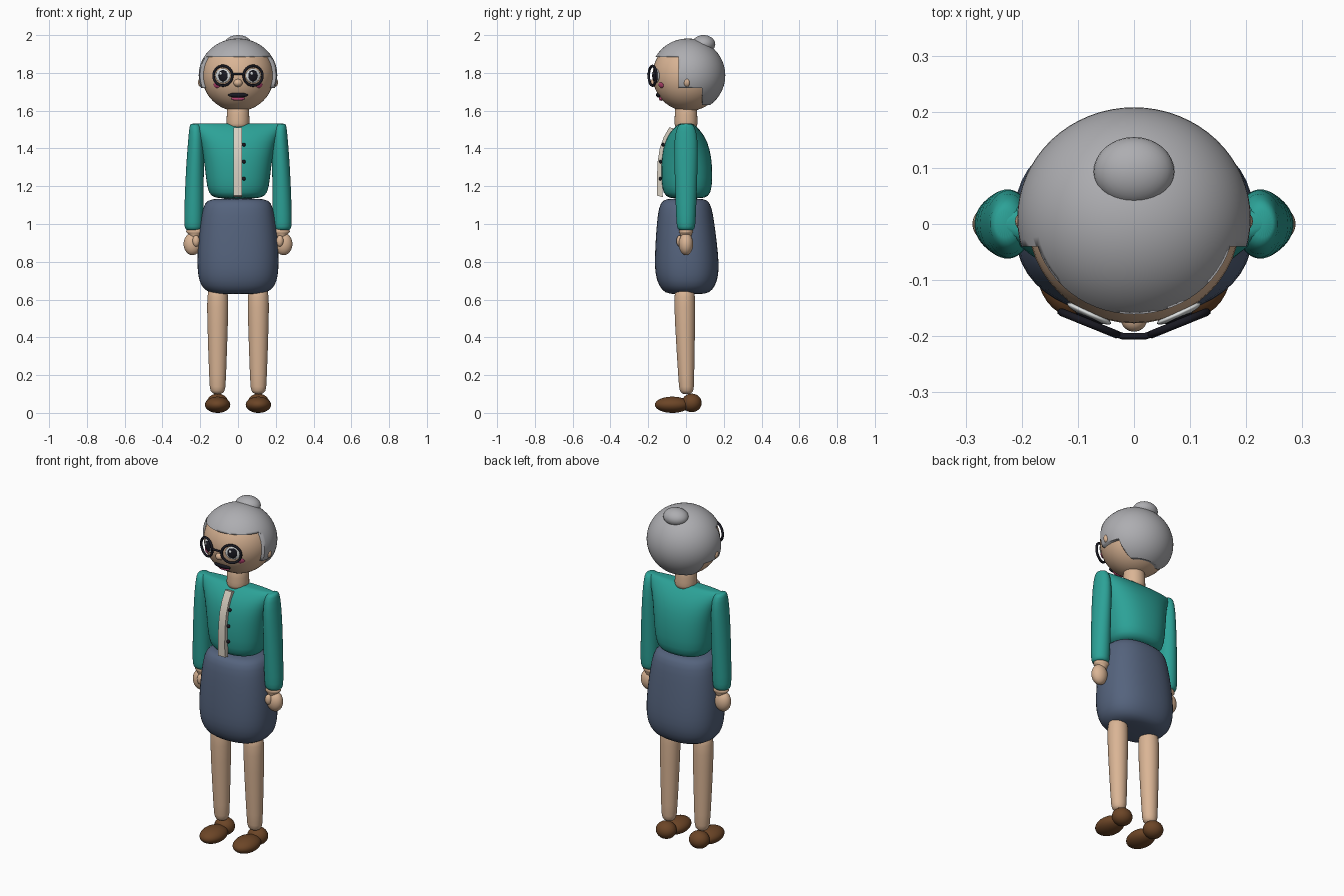
import bpy, bmesh, math
from mathutils import Vector, Matrix

if "Cube" in bpy.data.objects:
    bpy.data.objects.remove(bpy.data.objects["Cube"])


def material(name, rgb):
    m = bpy.data.materials.new(name)
    m.diffuse_color = (*rgb, 1)
    m.use_nodes = True
    m.node_tree.nodes["Principled BSDF"].inputs["Base Color"].default_value = m.diffuse_color
    return m


SKIN = material("skin", (0.70, 0.46, 0.30))
HAIR = material("grey hair", (0.42, 0.42, 0.44))
TEAL = material("teal cardigan", (0.025, 0.36, 0.31))
BLUE = material("slate blue skirt", (0.09, 0.125, 0.205))
BROWN = material("brown leather", (0.15, 0.06, 0.02))
DARK = material("near black", (0.010, 0.010, 0.016))
CREAM = material("cream trim", (0.68, 0.62, 0.53))
WHITE = material("eye white", (0.70, 0.72, 0.72))
PINK = material("pink", (0.50, 0.06, 0.17))


def finish(name, bm, mat, angle=60):
    bmesh.ops.recalc_face_normals(bm, faces=bm.faces)
    me = bpy.data.meshes.new(name)
    bm.to_mesh(me)
    bm.free()
    ob = bpy.data.objects.new(name, me)
    bpy.context.collection.objects.link(ob)
    me.materials.append(mat)
    bpy.ops.object.select_all(action='DESELECT')
    ob.select_set(True)
    bpy.context.view_layer.objects.active = ob
    bpy.ops.object.shade_smooth_by_angle(angle=math.radians(angle))
    return ob


def ball(name, loc, radii, mat, rot=None, seg=32):
    bm = bmesh.new()
    m = Matrix.Translation(loc) @ (rot or Matrix()) @ Matrix.Diagonal((*radii, 1))
    bmesh.ops.create_uvsphere(bm, u_segments=seg, v_segments=seg // 2, radius=1, matrix=m)
    return finish(name, bm, mat)


def loft(name, rings, mat, power=2.0, side=1, n=24):
    """Stack of rounded rings: (z, half width, half depth, centre x, centre y)."""
    bm = bmesh.new()
    loops = []
    for z, rx, ry, cx, cy in rings:
        loop = []
        for i in range(n):
            a = 2 * math.pi * i / n
            c, s = math.cos(a), math.sin(a)
            x = math.copysign(abs(c) ** (2 / power), c) * rx
            y = math.copysign(abs(s) ** (2 / power), s) * ry
            loop.append(bm.verts.new((side * (cx + x), cy + y, z)))
        loops.append(loop)
    for a, b in zip(loops, loops[1:]):
        for i in range(n):
            j = (i + 1) % n
            bm.faces.new((a[i], a[j], b[j], b[i]))
    bm.faces.new(loops[0])
    bm.faces.new(loops[-1])
    ob = finish(name, bm, mat, 180)
    ob.modifiers.new("smooth", 'SUBSURF').levels = 1
    ob.modifiers["smooth"].render_levels = 1
    return ob


def tube(name, points, radius, mat, cyclic=False):
    cu = bpy.data.curves.new(name, 'CURVE')
    cu.dimensions = '3D'
    cu.bevel_depth = radius
    cu.bevel_resolution = 2
    sp = cu.splines.new('POLY')
    sp.points.add(len(points) - 1)
    for p, co in zip(sp.points, points):
        p.co = (*co, 1)
    sp.use_cyclic_u = cyclic
    cu.use_fill_caps = True
    cu.materials.append(mat)
    ob = bpy.data.objects.new(name, cu)
    bpy.context.collection.objects.link(ob)
    return ob


# head
HC, HR = Vector((0, 0.01, 1.787)), Vector((0.19, 0.187, 0.19))
ball("head", HC, HR, SKIN, seg=48)


def on_face(name, x, z, rx, rz, mat, thick=0.006, lift=0.0):
    """Thin oval lying on the front of the head."""
    dx, dz = x / HR.x, (z - HC.z) / HR.z
    y = HC.y - HR.y * math.sqrt(1 - dx * dx - dz * dz)
    nrm = Vector((dx / HR.x, (y - HC.y) / HR.y ** 2, dz / HR.z)).normalized()
    right = Vector((0, 0, 1)).cross(-nrm).normalized() * -1
    rot = Matrix((right, -nrm, right.cross(-nrm))).transposed().to_4x4()
    return ball(name, Vector((x, y, z)) + nrm * lift, (rx, thick, rz), mat, rot, 24)


# hair cap with face opening, ear level and nape cut away
hair = ball("hair", (0, 0.01, 1.787), (0.208, 0.198, 0.195), HAIR, seg=64)
for y_limit, z_top in ((-0.04, 1.885), (0.085, 1.72), (0.5, 1.63)):
    bm = bmesh.new()
    bmesh.ops.create_cube(bm, size=1, matrix=Matrix.Translation((0, y_limit - 0.5, z_top - 0.5)))
    cutter = finish("hair_cutter", bm, HAIR, 10)
    cutter.hide_render = True
    mod = hair.modifiers.new("cut", 'BOOLEAN')
    mod.operation, mod.object, mod.solver = 'DIFFERENCE', cutter, 'EXACT'
    bpy.context.view_layer.objects.active = hair
    bpy.ops.object.modifier_apply(modifier="cut")
    bpy.data.objects.remove(cutter)
ball("hair_bun", (0, 0.093, 1.952), (0.072, 0.062, 0.048), HAIR)

# facial features
ball("nose", (0, -0.168, 1.747), (0.024, 0.024, 0.021), SKIN, seg=20)
on_face("upper_mouth", 0, 1.682, 0.053, 0.014, DARK, 0.012)
on_face("lower_lip", 0, 1.664, 0.036, 0.012, PINK, 0.011)
for s, tag in ((-1, "left"), (1, "right")):
    ball("ear_" + tag, (s * 0.196, 0.005, 1.75), (0.016, 0.017, 0.024), SKIN, seg=16)
    on_face("cheek_" + tag, s * 0.112, 1.735, 0.021, 0.015, PINK)
    on_face("eye_white_" + tag, s * 0.08, 1.785, 0.043, 0.038, WHITE, 0.009)
    on_face("iris_" + tag, s * 0.077, 1.785, 0.028, 0.030, DARK, 0.008, 0.005)
    on_face("glint_" + tag, s * 0.077 - 0.009, 1.796, 0.008, 0.008, WHITE, 0.004, 0.013)
    # spectacle rim, swept back at the outside
    rim = []
    for i in range(32):
        a = 2 * math.pi * i / 32
        u = 0.053 * math.cos(a)
        rim.append((s * (0.08 + u * 0.94), -0.177 + u * 0.38, 1.785 + 0.052 * math.sin(a)))
    tube("spectacle_rim_" + tag, rim, 0.007, DARK, True)
tube("spectacle_bridge", [(-0.032, -0.196, 1.79), (-0.02, -0.2, 1.794),
                          (0.02, -0.2, 1.794), (0.032, -0.196, 1.79)], 0.006, DARK)

# neck
loft("neck", [(1.50, .058, .058, 0, 0), (1.53, .062, .062, 0, 0),
              (1.57, .06, .06, 0, 0), (1.66, .058, .058, 0, 0)], SKIN)

# cardigan body: round hem rising to a thin straight shoulder line
loft("cardigan_body", [
    (1.135, .09, .07, 0, 0.005), (1.142, .145, .115, 0, 0.005), (1.19, .166, .135, 0, 0.005),
    (1.30, .176, .138, 0, 0.004), (1.40, .192, .126, 0, 0.002), (1.47, .215, .098, 0, 0),
    (1.515, .243, .058, 0, 0), (1.532, .25, .035, 0, 0), (1.532, .22, .015, 0, 0)], TEAL, 2.3)

# button placket following the chest
bm = bmesh.new()
profile = [(1.512, -.088), (1.46, -.118), (1.40, -.139), (1.33, -.15), (1.24, -.154), (1.15, -.153)]
rows = []
for z, y in profile:
    rows.append([bm.verts.new(p) for p in ((-.023, y, z), (.021, y, z),
                                           (.021, y + .03, z - .008), (-.023, y + .03, z - .008))])
for a, b in zip(rows, rows[1:]):
    for i in range(4):
        j = (i + 1) % 4
        bm.faces.new((a[i], a[j], b[j], b[i]))
bm.faces.new(rows[0])
bm.faces.new(rows[-1])
finish("button_placket", bm, CREAM, 40)
for z, y in ((1.42, -.121), (1.33, -.134), (1.24, -.136)):
    ball("button", (0.031, y, z), (.010, .008, .010), DARK, seg=16)

# skirt
loft("skirt", [
    (.628, .09, .07, 0, .006), (.634, .155, .118, 0, .006), (.67, .199, .15, 0, .006),
    (.73, .214, .169, 0, .005), (.80, .218, .171, 0, .004), (.90, .213, .164, 0, .001),
    (1.00, .202, .154, 0, -.002), (1.09, .187, .142, 0, -.004), (1.128, .165, .12, 0, -.004),
    (1.135, .11, .08, 0, -.004)], BLUE, 2.35)

for s, tag in ((-1, "left"), (1, "right")):
    # sleeve, wrist and hand
    loft("sleeve_" + tag, [
        (1.532, .018, .025, .232, 0), (1.522, .033, .045, .224, 0), (1.46, .041, .064, .222, 0),
        (1.30, .048, .062, .228, 0), (1.10, .051, .055, .233, 0), (1.00, .051, .051, .235, 0),
        (.972, .046, .046, .235, 0), (.966, .03, .03, .235, 0)], TEAL, side=s)
    loft("wrist_" + tag, [(.985, .03, .03, .23, 0), (.968, .046, .036, .226, 0),
                          (.955, .053, .038, .226, 0), (.947, .03, .03, .228, 0),
                          (.92, .03, .03, .23, 0)], SKIN, side=s)
    ball("hand_" + tag, (s * .241, 0, .894), (.047, .038, .059), SKIN)
    ball("thumb_" + tag, (s * .222, -.033, .91), (.019, .018, .03), SKIN, seg=20)
    # leg
    loft("leg_" + tag, [
        (.672, .02, .02, .107, -.007), (.66, .045, .045, .107, -.007), (.63, .058, .057, .107, -.007),
        (.50, .056, .055, .108, -.006), (.15, .044, .041, .108, .002), (.115, .04, .038, .108, .003),
        (.098, .02, .02, .108, .003)], SKIN, side=s)
    # shoe
    ball("shoe_heel_" + tag, (s * .108, .03, .053), (.057, .053, .049), BROWN)
    ball("shoe_toe_" + tag, (s * .108, -.072, .043), (.067, .093, .043), BROWN)
